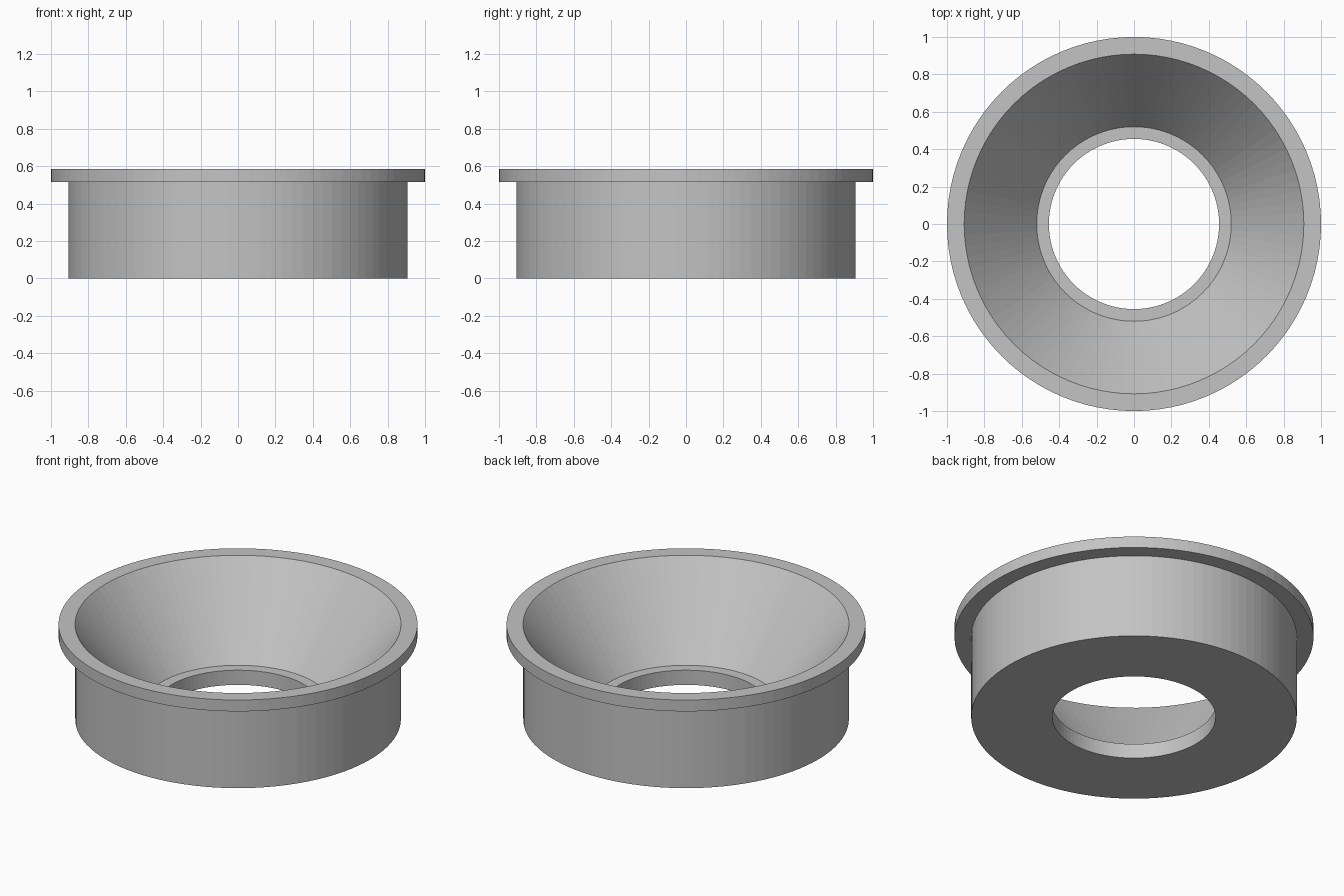
import bpy
import bmesh
from math import cos, sin, tau

if "Cube" in bpy.data.objects:
    bpy.data.objects.remove(bpy.data.objects["Cube"], do_unlink=True)

SEGMENTS = 96

grey = bpy.data.materials.new("plain grey")
grey.use_nodes = True
grey.diffuse_color = (0.55, 0.55, 0.55, 1)
grey.node_tree.nodes["Principled BSDF"].inputs["Base Color"].default_value = grey.diffuse_color


def lathe(name, profile, material):
    """Revolve a closed (radius, height) profile around z."""
    bm = bmesh.new()
    rings = [[bm.verts.new((r * cos(tau * i / SEGMENTS), r * sin(tau * i / SEGMENTS), z))
              for i in range(SEGMENTS)] for r, z in profile]
    for k, ring in enumerate(rings):
        above = rings[(k + 1) % len(rings)]
        for i in range(SEGMENTS):
            j = (i + 1) % SEGMENTS
            bm.faces.new((ring[i], ring[j], above[j], above[i]))
    bmesh.ops.recalc_face_normals(bm, faces=bm.faces)
    mesh = bpy.data.meshes.new(name)
    bm.to_mesh(mesh)
    bm.free()
    mesh.materials.append(material)
    obj = bpy.data.objects.new(name, mesh)
    bpy.context.collection.objects.link(obj)
    return obj


# Flanged ring: outer wall, rim, conical funnel, ledge and through hole
lathe("flanged_funnel_ring", [
    (0.455, 0.0), (0.907, 0.0),     # underside
    (0.907, 0.515), (1.0, 0.515),   # outer wall and flange underside
    (1.0, 0.585), (0.908, 0.585),   # flange edge and top rim
    (0.52, 0.09), (0.455, 0.09),    # funnel and ledge
], grey)
